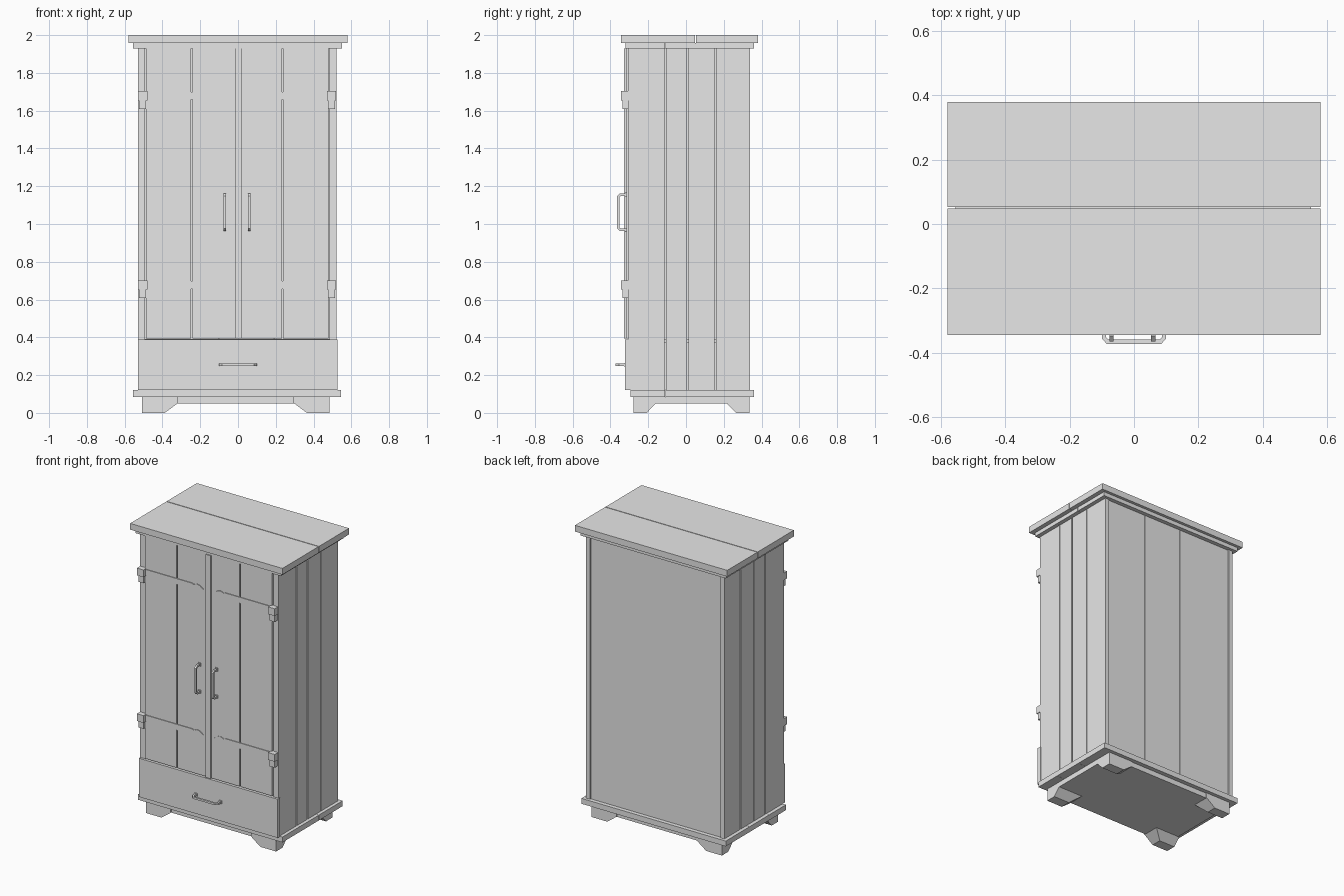
import bpy, bmesh
from mathutils import Vector

cube = bpy.data.objects.get("Cube")
if cube:
    bpy.data.objects.remove(cube, do_unlink=True)

grey = bpy.data.materials.new("plain_grey")
grey.use_nodes = True
grey.diffuse_color = (0.8, 0.8, 0.8, 1)
grey.node_tree.nodes["Principled BSDF"].inputs["Base Color"].default_value = (0.8, 0.8, 0.8, 1)


def finish(name, bm):
    bmesh.ops.recalc_face_normals(bm, faces=bm.faces)
    mesh = bpy.data.meshes.new(name)
    bm.to_mesh(mesh)
    bm.free()
    mesh.materials.append(grey)
    obj = bpy.data.objects.new(name, mesh)
    bpy.context.collection.objects.link(obj)
    return obj


def box(name, x, y, z):
    """Box spanning the (low, high) pair on each axis."""
    bm = bmesh.new()
    bmesh.ops.create_cube(bm, size=1)
    for v in bm.verts:
        v.co = [r[0] if c < 0 else r[1] for c, r in zip(v.co, (x, y, z))]
    return finish(name, bm)


def prism(name, outline, place, depth):
    """Extrude a 2D outline, put into space by place(), along depth."""
    bm = bmesh.new()
    face = bm.faces.new([bm.verts.new(place(a, b)) for a, b in outline])
    out = bmesh.ops.extrude_face_region(bm, geom=[face])
    new = [g for g in out["geom"] if isinstance(g, bmesh.types.BMVert)]
    bmesh.ops.translate(bm, verts=new, vec=Vector(depth))
    return finish(name, bm)


def planks(name, axis, cuts, gap, ranges):
    """Row of boards along one axis, with a narrow gap at each inner cut."""
    for i, (a, b) in enumerate(zip(cuts, cuts[1:])):
        r = list(ranges)
        lo = a + (gap / 2 if i else 0)
        hi = b - (gap / 2 if i < len(cuts) - 2 else 0)
        r[axis] = (lo, hi)
        box(f"{name}_{i + 1}", *r)


# Top slab, its moulding and the base moulding
planks("top_board", 1, (-0.345, 0.05, 0.38), 0.005, ((-0.58, 0.58), None, (1.957, 2.0)))
planks("top_moulding", 1, (-0.32, -0.11, 0.1, 0.36), 0.001, ((-0.555, 0.55), None, (1.93, 1.957)))
planks("base_moulding", 1, (-0.295, -0.11, 0.1, 0.36), 0.001, ((-0.555, 0.545), None, (0.085, 0.122)))
box("bottom_panel", (-0.5, 0.485), (-0.27, 0.33), (0.05, 0.085))

# Side boards and corner posts
wall = (0.122, 1.93)
planks("left_side_board", 1, (-0.3, -0.11, 0.01, 0.155, 0.34), 0.008, ((0.5, 0.522), None, wall))
planks("right_side_board", 1, (-0.3, -0.102, 0.02, 0.165, 0.34), 0.008, ((-0.53, -0.508), None, wall))
for side, x in (("right", (-0.53, -0.492)), ("left", (0.484, 0.522))):
    box(side + "_front_post", x, (-0.307, -0.27), wall)
for side, x in (("right", (-0.53, -0.5)), ("left", (0.492, 0.522))):
    box(side + "_back_post", x, (0.3, 0.34), wall)

# Back boards, set in slightly
planks("back_board", 0, (-0.508, -0.1, 0.19, 0.5), 0.002, (None, (0.31, 0.332), wall))

# Door boards, centre strip and drawer
door_y, door_z = (-0.315, -0.295), (0.395, 1.93)
planks("right_door_board", 0, (-0.487, -0.245, -0.002), 0.006, (None, door_y, door_z))
planks("left_door_board", 0, (0.002, 0.235, 0.479), 0.006, (None, door_y, door_z))
box("centre_strip", (-0.017, 0.02), (-0.327, -0.31), door_z)
box("drawer_front", (-0.53, 0.528), (-0.322, -0.295), (0.122, 0.388))
box("drawer_divider", (-0.5, 0.49), (-0.295, 0.3), (0.37, 0.39))

# Feet, tapered on their inner sides
for fx, sx in (("right", -1), ("left", 1)):
    for fy, sy in (("front", -1), ("back", 1)):
        ox = 0.485 if sx > 0 else -0.508
        oy = 0.335 if sy > 0 else -0.278
        bm = bmesh.new()
        bmesh.ops.create_cube(bm, size=1)
        for v in bm.verts:
            low = v.co.z < 0
            wx, wy = (0.12, 0.07) if low else (0.19, 0.12)
            v.co = (ox if v.co.x * sx > 0 else ox - sx * wx,
                    oy if v.co.y * sy > 0 else oy - sy * wy,
                    0 if low else 0.052)
        finish(f"{fy}_{fx}_foot", bm)
        box(f"{fy}_{fx}_foot_block", sorted((ox, ox - sx * 0.19)),
            sorted((oy, oy - sy * 0.12)), (0.052, 0.086))

# Hinges with straps ending in a spade tip
half = [(0.48, 0.02), (0.125, 0.02), (0.115, 0.014), (0.09, 0.024), (0.07, 0.02), (0.04, 0)]
strap = half + [(a, -b) for a, b in reversed(half[:-1])]
for side, s, hx in (("right", -1, -0.505), ("left", 1, 0.495)):
    for level, z in (("upper", 1.68), ("lower", 0.677)):
        prism(f"{level}_{side}_strap", strap,
              lambda a, b: (s * a, -0.312, z + b), (0, -0.008, 0))
        box(f"{level}_{side}_hinge_knuckle", (hx - 0.025, hx + 0.025), (-0.343, -0.3), (z - 0.025, z + 0.025))
        box(f"{level}_{side}_hinge_pin", (hx - 0.019, hx + 0.019), (-0.336, -0.3), (z - 0.07, z - 0.025))

# Pull handles: a chamfered bracket with end pads
t = 0.013
half = [(0.1, 0), (0.1, 0.035), (0.085, 0.052)]
inner = [(0.1 - t, 0), (0.1 - t, 0.031), (0.08, 0.052 - t)]
bracket = (half + [(-a, b) for a, b in reversed(half)]
           + [(-a, b) for a, b in inner] + [(a, b) for a, b in reversed(inner)])
for side, x in (("right", -0.07), ("left", 0.06)):
    prism(side + "_door_handle", bracket,
          lambda a, b: (x - t / 2, -0.314 - b, 1.062 + a), (t, 0, 0))
    for end, z in (("lower", 0.968), ("upper", 1.156)):
        box(f"{side}_handle_{end}_pad", (x - 0.01, x + 0.01), (-0.322, -0.31), (z - 0.011, z + 0.011))
prism("drawer_handle", bracket, lambda a, b: (a, -0.321 - b, 0.248), (0, 0, t))
for end, x in (("right", -0.094), ("left", 0.094)):
    box(f"drawer_handle_{end}_pad", (x - 0.011, x + 0.011), (-0.328, -0.318), (0.245, 0.265))
